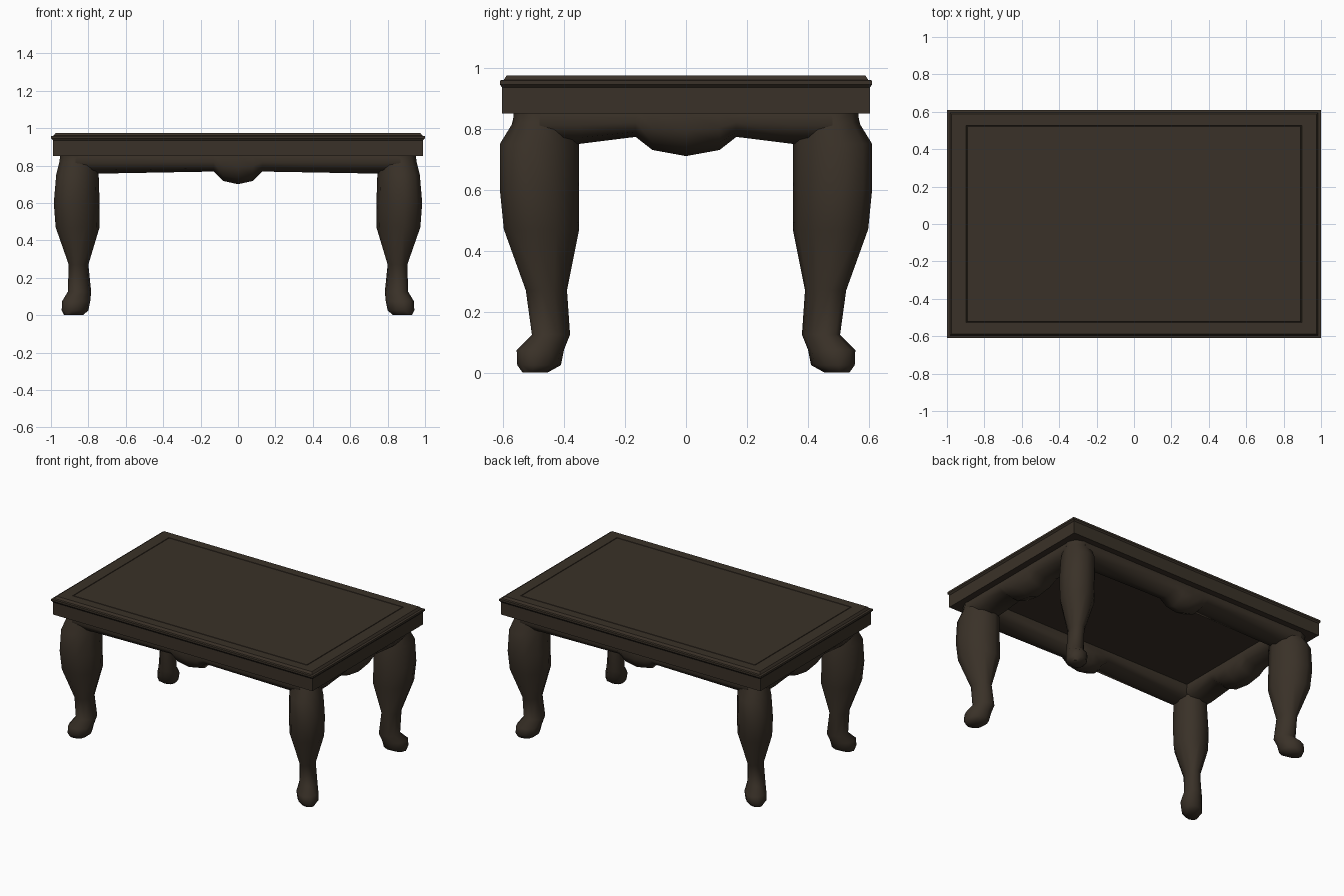
import bpy, bmesh, math

if "Cube" in bpy.data.objects:
    bpy.data.objects.remove(bpy.data.objects["Cube"])

wood = bpy.data.materials.new("dark brown wood")
wood.diffuse_color = (0.042, 0.031, 0.021, 1)
wood.use_nodes = True
wood.node_tree.nodes["Principled BSDF"].inputs["Base Color"].default_value = wood.diffuse_color


def loft(name, rings, smooth=None, mirror=None):
    """Skin a list of equal-length point rings into a closed object."""
    bm = bmesh.new()
    loops = [[bm.verts.new(p) for p in ring] for ring in rings]
    n = len(loops[0])
    for a, b in zip(loops, loops[1:]):
        for i in range(n):
            j = (i + 1) % n
            bm.faces.new((a[i], a[j], b[j], b[i]))
    bm.faces.new(loops[0])
    bm.faces.new(loops[-1])
    bmesh.ops.recalc_face_normals(bm, faces=bm.faces)
    me = bpy.data.meshes.new(name)
    bm.to_mesh(me)
    bm.free()
    me.materials.append(wood)
    ob = bpy.data.objects.new(name, me)
    bpy.context.collection.objects.link(ob)
    if smooth:
        bpy.ops.object.select_all(action='DESELECT')
        bpy.context.view_layer.objects.active = ob
        ob.select_set(True)
        bpy.ops.object.shade_smooth_by_angle(angle=math.radians(smooth))
    if mirror:
        mod = ob.modifiers.new("mirror", 'MIRROR')
        mod.use_axis = mirror
        mod.merge_threshold = 0.0001
    return ob


def rect(hx, hy, z):
    return [(-hx, -hy, z), (hx, -hy, z), (hx, hy, z), (-hx, hy, z)]


# Table top: edge moulding, then a fine groove framing the centre panel
loft("table_top", [rect(*r) for r in (
    (0.99, 0.603, 0.85), (0.99, 0.603, 0.935), (1.0, 0.61, 0.945),
    (1.0, 0.61, 0.958), (0.985, 0.597, 0.96), (0.975, 0.587, 0.975),
    (0.897, 0.527, 0.975), (0.895, 0.525, 0.969),
    (0.893, 0.523, 0.969), (0.891, 0.521, 0.975))])

# Cabriole legs: diagonal oval sections fitted to (z, x min, x max, y min, y max)
LEG = [(0.0, 0.83, 0.93, 0.455, 0.535), (0.025, 0.80, 0.943, 0.41, 0.553),
       (0.075, 0.79, 0.94, 0.40, 0.555), (0.125, 0.785, 0.91, 0.38, 0.505),
       (0.27, 0.80, 0.905, 0.39, 0.525), (0.47, 0.74, 0.975, 0.35, 0.597),
       (0.60, 0.74, 0.985, 0.35, 0.61), (0.75, 0.745, 0.972, 0.35, 0.61),
       (0.82, 0.74, 0.955, 0.37, 0.567), (0.855, 0.74, 0.95, 0.38, 0.565)]
SIDES = 10
oval = []
for i in range(SIDES):
    t = 2 * math.pi * i / SIDES
    d, s = 1.1 * math.cos(t), 0.92 * math.sin(t)
    oval.append((d - s, d + s))
x_lo, x_hi = min(p[0] for p in oval), max(p[0] for p in oval)
y_lo, y_hi = min(p[1] for p in oval), max(p[1] for p in oval)
loft("legs", [[(x0 + (x1 - x0) * (px - x_lo) / (x_hi - x_lo),
                y0 + (y1 - y0) * (py - y_lo) / (y_hi - y_lo), z)
               for px, py in oval] for z, x0, x1, y0, y1 in LEG],
     smooth=60, mirror=(True, True, False))

# Rounded apron rails with a carved drop in the middle
SECTION = [(0.9, 0), (1.0, 0.4), (0.7, 0.8), (0, 1),
           (-0.7, 0.8), (-1.0, 0.4), (-0.9, 0)]


def apron(name, half_path, centre, half_width, along_x):
    path = [(-s, z) for s, z in reversed(half_path) if s] + half_path
    rings = []
    for s, z in path:
        ring = []
        for w, d in SECTION:
            side = centre + w * half_width
            h = 0.853 + (z - 0.853) * d
            ring.append((s, side, h) if along_x else (side, s, h))
        rings.append(ring)
    loft(name, rings, smooth=60,
         mirror=(not along_x, along_x, False))


apron("long_aprons", [(0, 0.70), (0.08, 0.718), (0.13, 0.768), (0.74, 0.757),
                      (0.87, 0.757)], 0.475, 0.095, True)
apron("end_aprons", [(0, 0.71), (0.11, 0.73), (0.165, 0.773), (0.35, 0.75),
                     (0.48, 0.75)], 0.85, 0.105, False)
